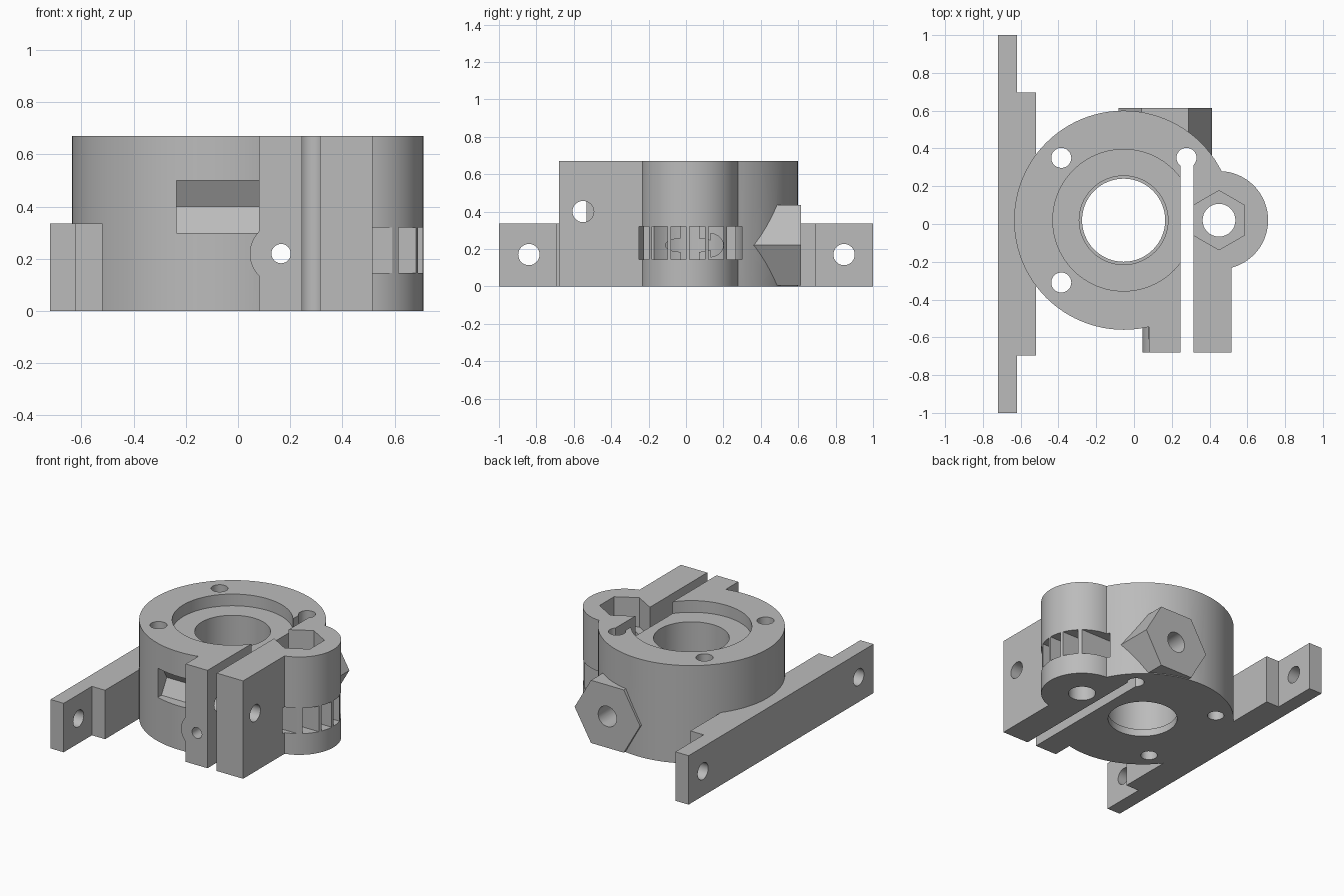
import bpy, math
from mathutils import Matrix

cube = bpy.data.objects.get("Cube")
if cube:
    bpy.data.objects.remove(cube, do_unlink=True)

grey = bpy.data.materials.new("plain grey")
grey.use_nodes = True
colour = (0.5, 0.5, 0.5, 1)
grey.diffuse_color = colour
grey.node_tree.nodes["Principled BSDF"].inputs["Base Color"].default_value = colour

TURN = {"x": Matrix.Rotation(math.pi / 2, 4, "Y"),
        "y": Matrix.Rotation(-math.pi / 2, 4, "X"),
        "z": Matrix.Identity(4)}


def box(name, x, y, z):
    """Box from (min, max) pairs."""
    bpy.ops.mesh.primitive_cube_add(size=1)
    ob = bpy.context.object
    ob.name = name
    size = [b - a for a, b in (x, y, z)]
    mid = [(a + b) / 2 for a, b in (x, y, z)]
    ob.data.transform(Matrix.Translation(mid) @ Matrix.Diagonal((*size, 1)))
    ob.data.materials.append(grey)
    return ob


def rod(name, axis, centre, r, span, sides=64, spin=0):
    """Cylinder or prism along an axis; centre gives the other two coordinates."""
    bpy.ops.mesh.primitive_cylinder_add(vertices=sides, radius=r, depth=span[1] - span[0])
    ob = bpy.context.object
    ob.name = name
    mid = list(centre)
    mid.insert("xyz".index(axis), sum(span) / 2)
    spin = Matrix.Rotation(math.radians(spin), 4, "Z")
    ob.data.transform(Matrix.Translation(mid) @ TURN[axis] @ spin)
    ob.data.materials.append(grey)
    return ob


def combine(ob, others, operation):
    for other in others:
        mod = ob.modifiers.new("combine", "BOOLEAN")
        mod.operation = operation
        mod.solver = "EXACT"
        mod.object = other
        bpy.context.view_layer.objects.active = ob
        bpy.ops.object.modifier_apply(modifier=mod.name)
        bpy.data.objects.remove(other, do_unlink=True)


def finish(ob):
    bpy.ops.object.select_all(action="DESELECT")
    ob.select_set(True)
    bpy.context.view_layer.objects.active = ob
    bpy.ops.object.shade_smooth_by_angle(angle=math.radians(30))


H = 0.67
FULL = (-0.1, H + 0.1)
RING = (-0.055, 0.02)    # main ring axis
POST = (0.45, 0.02)      # side post axis
BOLT = (0.165, 0.22)     # front-to-back bolt axis
CLAMP = (-0.55, 0.4)     # sideways clamp bolt axis
SLOT = (0.145, 0.32)     # thumbwheel slot height

# Clamp body: ring, post, two lugs and the bolt bosses
body = rod("clamp_body", "z", RING, 0.58, (0, H), 96)
combine(body, [
    rod("post", "z", POST, 0.26, (0, H)),
    box("left_lug", (0.315, 0.515), (-0.68, 0.02), (0, H)),
    box("right_lug", (0.08, 0.28), (-0.68, -0.3), (0, H)),
    rod("front_boss", "y", BOLT, 0.12, (-0.68, -0.3), 48),
    rod("hex_boss", "y", BOLT, 0.248, (0.3, 0.615), 6, 30),
], "UNION")

# Turn the hex boss corner sideways is set by spin; now cut all openings
combine(body, [
    rod("bearing_seat", "z", RING, 0.375, (0.59, H + 0.1), 96),
    rod("bore", "z", RING, 0.235, (0.05, H + 0.1)),
    rod("bore_lip", "z", RING, 0.22, FULL),
    rod("wheel_slot", "z", POST, 0.28, SLOT),
    box("slit", (0.245, 0.315), (-0.8, 0.35), FULL),
    rod("slit_end", "z", (0.278, 0.35), 0.053, FULL, 32),
    rod("screw_hole_back", "z", (-0.385, 0.35), 0.053, FULL, 32),
    rod("screw_hole_front", "z", (-0.385, -0.31), 0.053, FULL, 32),
    rod("post_hole", "z", POST, 0.087, FULL, 32),
    rod("nut_pocket", "z", POST, 0.157, (0.47, H + 0.1), 6),
    rod("bolt_hole", "y", BOLT, 0.037, (-0.8, 0.8), 32),
    rod("bolt_counterbore", "y", BOLT, 0.07, (0.13, 0.8), 32),
    rod("clamp_hole", "x", CLAMP, 0.057, (0, 0.8), 32),
    rod("clamp_nut_window", "x", CLAMP, 0.1155, (-0.235, 0.082), 6),
], "DIFFERENCE")
finish(body)

# Thin upright ribs holding the wheel slot open
for i in range(5):
    y = -0.19 + 0.1 * i
    rib = box(f"slot_rib_{i + 1}", (0.315, 0.8), (y - 0.009, y + 0.009),
              (SLOT[0] - 0.003, SLOT[1] + 0.003))
    combine(rib, [rod("rim", "z", POST, 0.26, FULL)], "INTERSECT")
    combine(rib, [rod("hole", "z", POST, 0.087, FULL, 32)], "DIFFERENCE")

# Mounting plate with a thicker middle and a hole at each end
plate = box("mounting_plate", (-0.72, -0.62), (-1, 1), (0, 0.335))
combine(plate, [box("plate_pad", (-0.65, -0.52), (-0.695, 0.695), (0, 0.335))], "UNION")
combine(plate, [rod("plate_hole", "x", (y, 0.17), 0.057, (-0.9, -0.4), 32)
                for y in (-0.84, 0.845)], "DIFFERENCE")
finish(plate)
